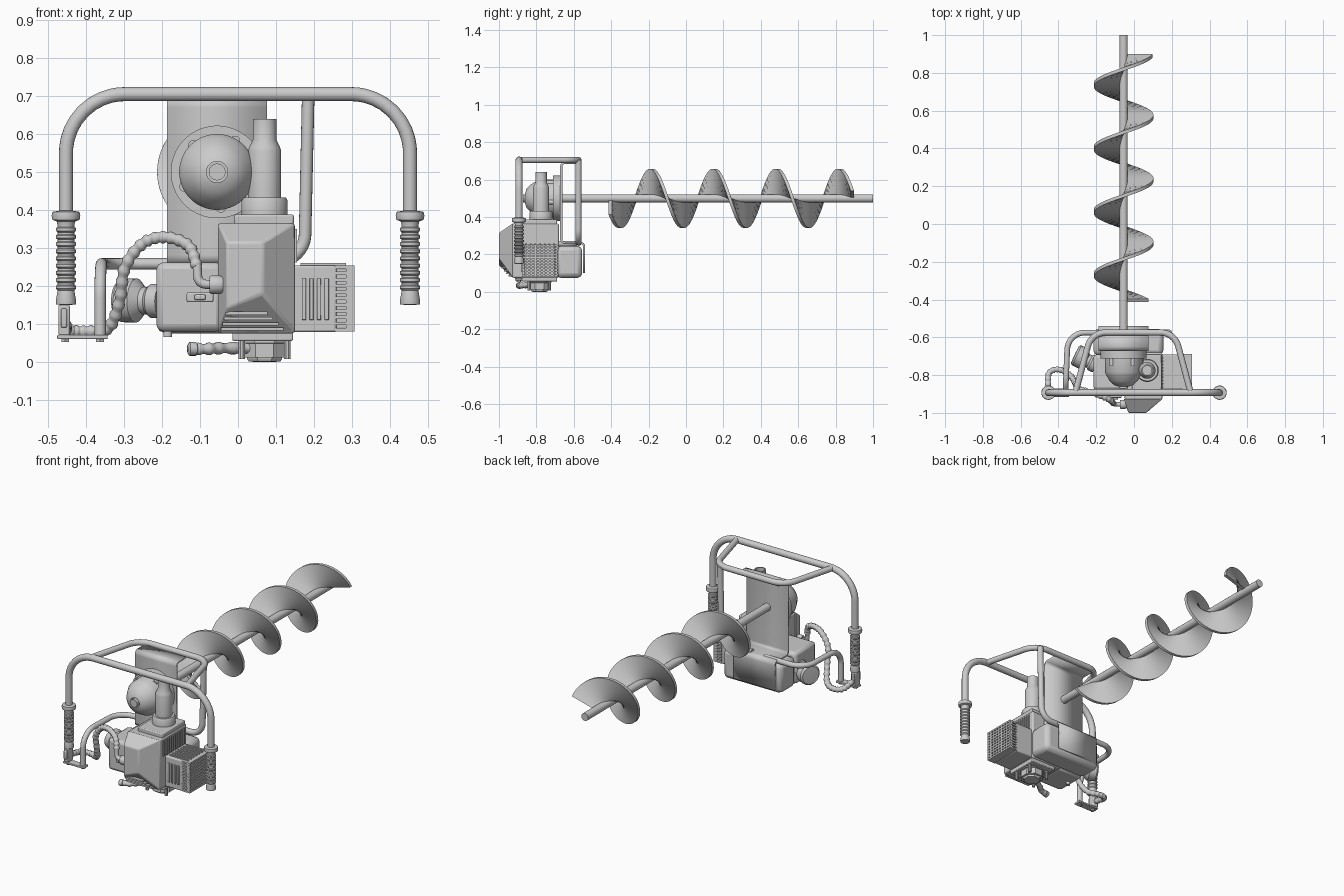
import bpy, bmesh, math
from mathutils import Vector

if "Cube" in bpy.data.objects:
    bpy.data.objects.remove(bpy.data.objects["Cube"])

HY = -0.893          # plane of the handlebar
AX, AZ = -0.055, 0.5  # auger axis


def finish(name, bm, angle=35, bevel=0):
    bmesh.ops.recalc_face_normals(bm, faces=bm.faces)
    me = bpy.data.meshes.new(name)
    bm.to_mesh(me)
    bm.free()
    ob = bpy.data.objects.new(name, me)
    bpy.context.collection.objects.link(ob)
    if bevel:
        m = ob.modifiers.new("bevel", 'BEVEL')
        m.width, m.segments, m.limit_method = bevel, 2, 'ANGLE'
    bpy.ops.object.select_all(action='DESELECT')
    ob.select_set(True)
    bpy.context.view_layer.objects.active = ob
    bpy.ops.object.shade_smooth_by_angle(angle=math.radians(angle))
    return ob


def add_box(bm, x0, x1, y0, y1, z0, z1):
    vs = bmesh.ops.create_cube(bm, size=1)['verts']
    for v in vs:
        v.co = Vector((x0 + (v.co.x + .5) * (x1 - x0), y0 + (v.co.y + .5) * (y1 - y0),
                       z0 + (v.co.z + .5) * (z1 - z0)))
    return vs


def boxes(name, items, bevel=0):
    bm = bmesh.new()
    for b in items:
        add_box(bm, *b)
    return finish(name, bm, bevel=bevel)


def lathe(name, prof, origin, axis=(0, 0, 1), n=32):
    """Revolve (radius, distance) pairs about an axis, with capped ends."""
    bm = bmesh.new()
    q = Vector((0, 0, 1)).rotation_difference(Vector(axis).normalized())
    rings = [[bm.verts.new(Vector(origin) + q @ Vector((r * math.cos(a), r * math.sin(a), h)))
              for a in (2 * math.pi * (i + .5) / n for i in range(n))] for r, h in prof]
    for a, b in zip(rings, rings[1:]):
        for i in range(n):
            bm.faces.new((a[i], a[(i + 1) % n], b[(i + 1) % n], b[i]))
    bm.faces.new(rings[0])
    bm.faces.new(rings[-1])
    return finish(name, bm)


def fillet(pts, rad):
    pts = [Vector(p) for p in pts]
    out = [pts[0]]
    for a, p, b in zip(pts, pts[1:], pts[2:]):
        d = min(rad, (a - p).length * .49, (b - p).length * .49) if rad < .14 else rad
        s, e = p + (a - p).normalized() * d, p + (b - p).normalized() * d
        th = (a - p).angle(b - p)
        mid = (s + e) / 2
        c = p + (mid - p).normalized() * (d / math.cos(th / 2))
        R = (s - c).length
        out += [c + (s - c).lerp(e - c, k / 10).normalized() * R for k in range(11)]
    return out + [pts[-1]]


def spline(pts, steps):
    P = [Vector(p) for p in pts]
    P = [2 * P[0] - P[1]] + P + [2 * P[-1] - P[-2]]
    out = []
    for a, b, c, d in zip(P, P[1:], P[2:], P[3:]):
        for k in range(steps):
            t = k / steps
            out.append(.5 * (2 * b + (c - a) * t + (2 * a - 5 * b + 4 * c - d) * t * t
                             + (3 * b - a - 3 * c + d) * t ** 3))
    return out + [P[-2]]


def sweep(name, pts, radii, n=16):
    """Tube along points, one radius per point."""
    bm = bmesh.new()
    rings, prev, u = [], None, None
    for i, p in enumerate(pts):
        t = (pts[min(i + 1, len(pts) - 1)] - pts[max(i - 1, 0)]).normalized()
        u = t.orthogonal().normalized() if prev is None else prev.rotation_difference(t) @ u
        prev, w = t, t.cross(u)
        rings.append([bm.verts.new(p + radii[i] * (math.cos(a) * u + math.sin(a) * w))
                      for a in (2 * math.pi * k / n for k in range(n))])
    for a, b in zip(rings, rings[1:]):
        for k in range(n):
            bm.faces.new((a[k], a[(k + 1) % n], b[(k + 1) % n], b[k]))
    bm.faces.new(rings[0])
    bm.faces.new(rings[-1])
    return finish(name, bm, 50)


def tube(name, pts, r, rad=.06):
    p = fillet(pts, rad)
    return sweep(name, p, [r] * len(p))


def hose(name, pts, r, steps):
    p = spline(pts, steps)
    return sweep(name, p, [r * (1 if (i // 2) % 2 else .8) for i in range(len(p))], 14)


# Auger shaft and helical flight
lathe("auger_shaft", [(.022, -.68), (.022, 1.0)], (AX, 0, AZ), (0, 1, 0), 24)
bm = bmesh.new()
N, rows = 190, []
for i in range(N + 1):
    y = -.405 + 1.295 * i / N
    a = 2 * math.pi * (y + .185) / .335
    rows.append([bm.verts.new((AX + r * math.sin(a), y + o, AZ + r * math.cos(a)))
                 for r, o in ((.015, -.009), (.158, -.009), (.158, .009), (.015, .009))])
for a, b in zip(rows, rows[1:]):
    for k in range(4):
        bm.faces.new((a[k], a[(k + 1) % 4], b[(k + 1) % 4], b[k]))
bm.faces.new(rows[0])
bm.faces.new(rows[-1])
finish("auger_flight", bm)

# Bent sheet mounting plate: top flange, web, curved foot, rear panel
prof = fillet([(0, -.58, .69), (0, -.667, .69), (0, -.667, .262), (0, -.545, .262), (0, -.545, .10)], .02)
bm = bmesh.new()
vs = [[bm.verts.new((x, p.y, p.z)) for p in prof] for x in (-.187, .076)]
for i in range(len(prof) - 1):
    bm.faces.new((vs[0][i], vs[0][i + 1], vs[1][i + 1], vs[1][i]))
plate = finish("mounting_plate", bm)
m = plate.modifiers.new("thick", 'SOLIDIFY')
m.thickness, m.offset = .012, 0

# Clutch housing: flange, bell, hub and lugs
lathe("bell_flange", [(.122, -.712), (.122, -.668)], (AX, 0, AZ), (0, 1, 0), 48)
lathe("bell_housing", [(.1, .70), (.1, .785), (.092, .80), (.075, .83), (.05, .853), (.028, .86),
                       (.028, .85), (.022, .85), (.022, .872)], (AX, 0, AZ), (0, -1, 0), 48)
for k in range(5):
    a = math.radians(60 + 72 * k)
    lathe("bell_lug", [(.014, 0), (.014, .05)],
          (AX + .094 * math.cos(a), -.75, AZ + .094 * math.sin(a)), (0, 1, 0), 12)

# Handlebar, rear frame and lower guard tube
tube("handlebar", [(-.453, HY, .3), (-.453, HY, .705), (.453, HY, .705), (.453, HY, .3)], .0185, .155)
tube("rear_frame", [(-.31, HY, .705), (-.225, -.575, .705), (.215, -.575, .705), (.30, HY, .705)], .0165, .075)
tube("rear_post", [(.185, -.575, .705), (.175, -.575, .265), (-.02, -.575, .265)], .0165, .07)
tube("guard_tube", [(-.363, HY, .065), (-.363, HY, .258), (-.35, -.575, .258), (-.1, -.575, .258)], .015, .09)

# Ribbed grips
ribs = [(.018, .398), (.036, .395), (.038, .385), (.036, .374), (.025, .37)]
for k in range(9):
    z = .36 - k * .019
    ribs += [(.022, z), (.022, z - .005), (.027, z - .008), (.027, z - .015)]
ribs += [(.022, .188), (.027, .16), (.026, .151), (.012, .15)]
for s, side in ((-1, "left"), (1, "right")):
    lathe("grip_" + side, ribs, (s * .453, HY, 0))

# Throttle switch block and bracket below the left grip
boxes("throttle_block", [(-.473, -.443, -.912, -.868, .07, .15), (-.466, -.45, -.925, -.86, .09, .14)], .004)
boxes("bracket", [(-.476, -.343, -.915, -.872, .06, .071)], .003)
for x in (-.455, -.363):
    lathe("bracket_bolt", [(.012, .052), (.012, .066)], (x, HY, 0), n=6)

# Corrugated hose, elbow and fitting
hose("throttle_hose", [(-.455, -.865, .10), (-.45, -.79, .085), (-.40, -.77, .08), (-.34, -.80, .09),
                       (-.312, -.84, .16), (-.297, -.87, .25), (-.25, -.885, .312), (-.19, -.905, .328),
                       (-.13, -.93, .305), (-.108, -.95, .25)], .0165, 12)
tube("hose_elbow", [(-.108, -.95, .26), (-.105, -.955, .205), (-.05, -.955, .203)], .012, .02)
lathe("elbow_fitting", [(.022, -.075), (.025, -.07), (.025, -.05), (.022, -.04)], (0, -.955, .203), (1, 0, 0), 16)
boxes("hose_clip", [(-.135, -.065, -.92, -.86, .157, .183), (-.115, -.085, -.93, -.9, .163, .177)], .004)

# Engine block and tapered front cowl
boxes("engine_block", [(-.05, .15, -.93, -.68, .075, .365)], .008)
boxes("cylinder_deck", [(-.01, .147, -.90, -.69, .36, .388)], .005)
bm = bmesh.new()
for v in add_box(bm, -.054, .152, -1, -.925, .075, .367):
    if v.co.y < -.95:
        v.co.x = -.03 if v.co.x < 0 else .065
        v.co.z = .14 if v.co.z < .2 else .315
        if v.co.x > 0 and v.co.z < .2:
            v.co.z = .18
finish("front_cowl", bm, bevel=.006)
boxes("cowl_louvres", [(-.045 + .004 * k, .12 - .014 * k, -.95 - .012 * k, -.92, .082 + .014 * k, .090 + .014 * k)
                       for k in range(4)])
boxes("block_fins", [(.14, .156, y, y + .007, .262, .35) for y in [-.90 + .017 * k for k in range(12)]])

# Left air box, cap and foot
boxes("air_box", [(-.215, -.04, -.88, -.69, .08, .262)], .018)
lathe("side_cap", [(.045, 0), (.045, .03), (.036, .04), (.036, .055), (.058, .075), (.058, .115), (.05, .125),
                   (.02, .126)], (-.20, -.745, .16), (-.88, .42, .02), 24)
lathe("drain_stub", [(.012, .065), (.012, .09)], (-.185, -.78, 0), n=12)

# Rear tank
boxes("rear_tank", [(-.215, .155, -.695, -.555, .075, .245)], .025)

# Right muffler guard with slats
boxes("muffler", [(.14, .26, -.875, -.69, .078, .254), (.25, .292, -.865, -.70, .085, .247)], .006)
boxes("muffler_front_ribs", [(x, x + .011, -.882, -.86, .11, .22) for x in [.168 + .02 * k for k in range(4)]], .002)
boxes("muffler_end_fins", [(.255, .307, -.877, -.688, z, z + .009) for z in [.08 + .0165 * k for k in range(11)]])
boxes("muffler_side_bars", [(.285, .307, y, y + .009, .08, .254) for y in [-.876 + .0222 * k for k in range(9)]])
boxes("muffler_top_ribs", [(.165, .285, y, y + .009, .25, .26) for y in [-.86 + .025 * k for k in range(7)]])

# Upright filter cylinder
lathe("filter_base", [(.061, .385), (.061, .425), (.056, .433), (.044, .433)], (.07, -.775, 0))
lathe("filter_tower", [(.044, .43), (.044, .555), (.041, .565), (.031, .585), (.031, .64), (.024, .64),
                       (.024, .62)], (.07, -.775, 0))

# Bottom starter boss, bolts and outlet pipe
boxes("base_plate", [(-.015, .145, -.88, -.69, .055, .08)], .004)
lathe("bottom_boss", [(.03, 0), (.045, .001), (.05, .008), (.05, .012), (.062, .012), (.062, .048), (.068, .05),
                      (.068, .06)], (.07, -.783, 0), n=8)
for x in (.01, .13):
    for y in (-.84, -.73):
        lathe("boss_bolt", [(.009, .008), (.009, .058)], (x, y, 0), n=8)
hose("outlet_pipe", [(-.12, -.89, .034), (-.08, -.88, .034), (-.04, -.85, .036), (.03, -.81, .036)], .0165, 6)
lathe("pipe_end", [(.012, 0), (.018, .004), (.018, .022), (.012, .026)], (-.132, -.893, .034), (1, .2, 0), 16)
